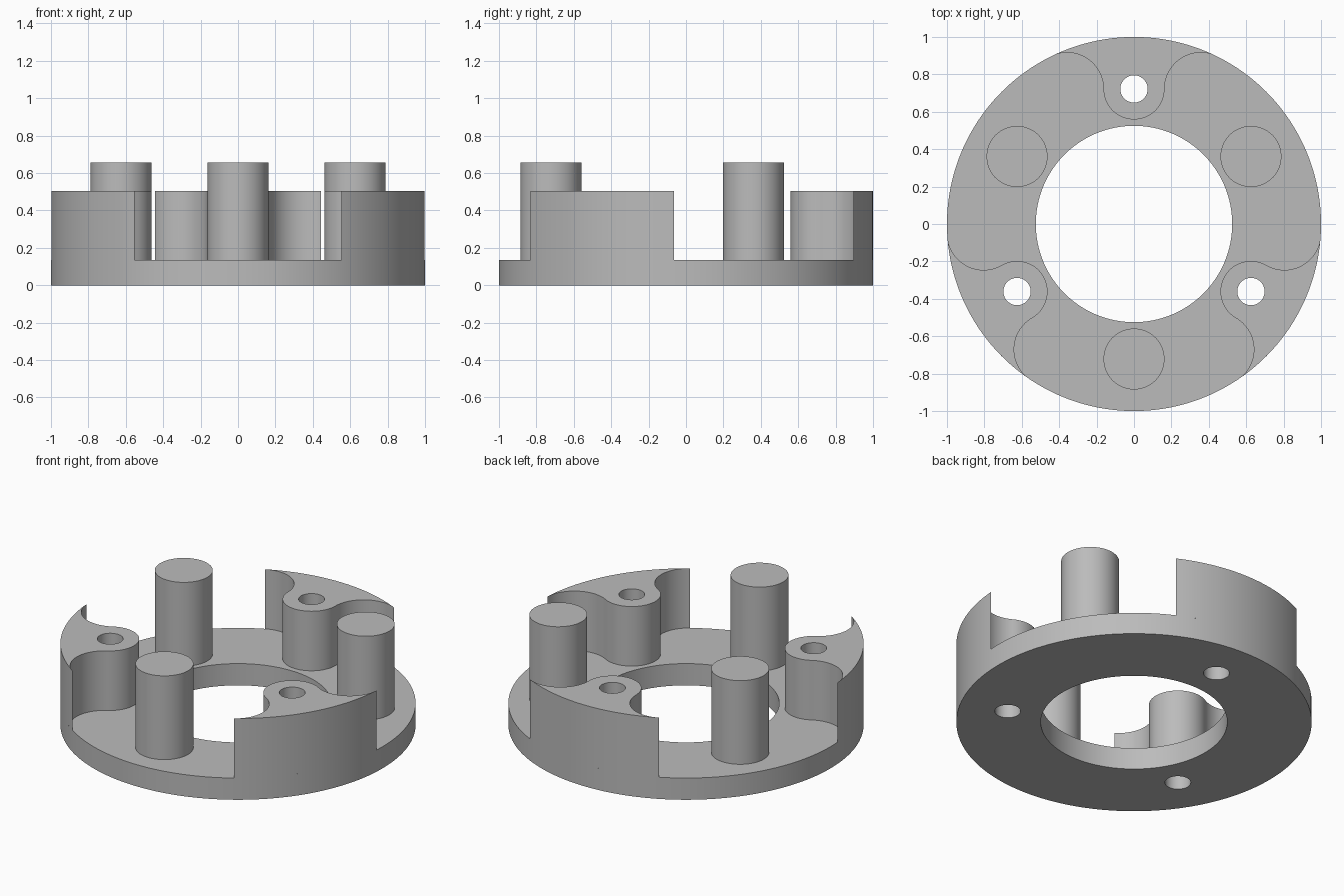
import bpy
import bmesh
from math import atan2, cos, hypot, pi, radians, sin

cube = bpy.data.objects.get("Cube")
if cube:
    bpy.data.objects.remove(cube, do_unlink=True)

OUTER, BORE = 1.0, 0.525          # ring radii
PITCH = 0.722                     # distance of posts and bosses from the axis
POST, HOLE = 0.163, 0.073         # post / boss radius, screw hole radius
BASE_TOP, BOSS_TOP, POST_TOP = 0.135, 0.505, 0.655

grey = bpy.data.materials.new("plain grey")
grey.use_nodes = True
grey.diffuse_color = (0.5, 0.5, 0.5, 1)
grey.node_tree.nodes["Principled BSDF"].inputs["Base Color"].default_value = (0.5, 0.5, 0.5, 1)


def arc(cx, cy, r, start, end, n):
    """Points along an arc, both ends included."""
    angles = [start + (end - start) * i / n for i in range(n + 1)]
    return [(cx + r * cos(a), cy + r * sin(a)) for a in angles]


def circle(cx, cy, r, n=64):
    return arc(cx, cy, r, 0, 2 * pi, n)[:-1]


def turn(points, angle):
    c, s = cos(angle), sin(angle)
    return [(c * x - s * y, s * x + c * y) for x, y in points]


def prism(name, loops, z0, z1, open_bottom=False):
    """Extrude a flat outline; further loops inside it become holes."""
    curve = bpy.data.curves.new(name + "_outline", "CURVE")
    curve.dimensions = "2D"
    curve.fill_mode = "BOTH"
    curve.extrude = (z1 - z0) / 2
    for loop in loops:
        spline = curve.splines.new("POLY")
        spline.points.add(len(loop) - 1)
        for point, (x, y) in zip(spline.points, loop):
            point.co = (x, y, 0, 1)
        spline.use_cyclic_u = True
    helper = bpy.data.objects.new(name + "_outline", curve)
    bpy.context.collection.objects.link(helper)
    graph = bpy.context.evaluated_depsgraph_get()
    mesh = bpy.data.meshes.new_from_object(helper.evaluated_get(graph))
    bpy.data.objects.remove(helper, do_unlink=True)
    bpy.data.curves.remove(curve)

    # weld caps to walls, lift into place, drop faces buried in the base
    bm = bmesh.new()
    bm.from_mesh(mesh)
    bmesh.ops.remove_doubles(bm, verts=bm.verts, dist=1e-5)
    bmesh.ops.recalc_face_normals(bm, faces=bm.faces)
    bmesh.ops.translate(bm, verts=bm.verts, vec=(0, 0, (z0 + z1) / 2))
    if open_bottom:
        buried = [f for f in bm.faces if f.normal.z < -0.9]
        bmesh.ops.delete(bm, geom=buried, context="FACES")
    bm.to_mesh(mesh)
    bm.free()
    mesh.name = name
    mesh.materials.clear()
    mesh.materials.append(grey)
    obj = bpy.data.objects.new(name, mesh)
    bpy.context.collection.objects.link(obj)
    bpy.ops.object.select_all(action="DESELECT")
    obj.select_set(True)
    bpy.context.view_layer.objects.active = obj
    bpy.ops.object.shade_smooth_by_angle(angle=radians(30))
    return obj


# Boss outline at the back: round nose, concave flanks tangent to nose and rim
flank_x = ((OUTER + POST) ** 2 - PITCH ** 2) / (2 * (OUTER + POST))
flank_r = flank_x - POST
tip = atan2(PITCH, flank_x)
right_flank = arc(flank_x, PITCH, flank_r, pi, tip, 32)
rim = arc(0, 0, OUTER, tip, pi - tip, 32)
left_flank = [(-x, y) for x, y in reversed(right_flank)]
nose = arc(0, PITCH, POST, pi, 2 * pi, 40)
boss = nose + right_flank[1:] + rim[1:] + left_flank[1:-1]
hole = circle(0, PITCH, HOLE, 48)

thirds = [(side, i * 2 * pi / 3) for i, side in enumerate(("back", "right", "left"))]

# Base ring with bore and three screw holes
prism("base_ring", [circle(0, 0, OUTER, 192), circle(0, 0, BORE, 128)]
      + [turn(hole, a) for _, a in thirds], 0, BASE_TOP)

# Drilled bosses, and the plain posts opposite them
for side, a in thirds:
    prism(side + "_boss", [turn(boss, a), turn(hole, a)], BASE_TOP, BOSS_TOP, True)
opposite = {"back": "front", "right": "left_rear", "left": "right_rear"}
for side, a in thirds:
    post = turn(circle(0, PITCH, POST), a + pi)
    prism(opposite[side] + "_post", [post], BASE_TOP, POST_TOP, True)
